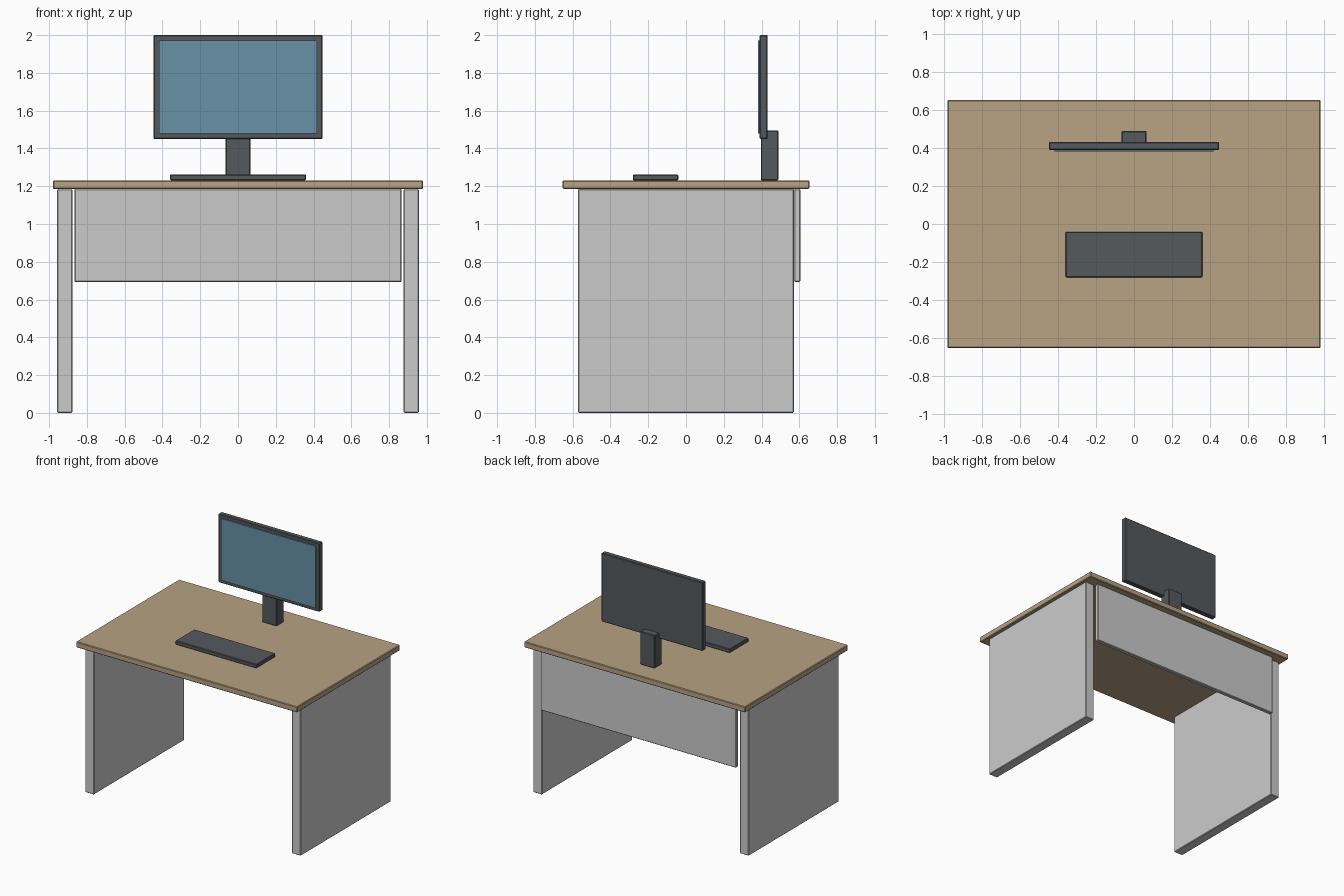
import bpy
import bmesh
from mathutils import Vector

if "Cube" in bpy.data.objects:
    bpy.data.objects.remove(bpy.data.objects["Cube"])


def material(name, rgb):
    m = bpy.data.materials.new(name)
    m.diffuse_color = (*rgb, 1)
    m.use_nodes = True
    m.node_tree.nodes["Principled BSDF"].inputs["Base Color"].default_value = m.diffuse_color
    return m


WOOD = material("wood", (0.48, 0.36, 0.23))
DARK = material("dark_plastic", (0.09, 0.1, 0.11))
GLASS = material("screen_blue", (0.14, 0.29, 0.38))


def box(name, x, y, z, mat=None, bevel=0.005):
    """Box from (min, max) ranges, with slightly eased edges."""
    lo, hi = (Vector(c) for c in zip(x, y, z))
    bm = bmesh.new()
    bmesh.ops.create_cube(bm, size=1)
    bmesh.ops.scale(bm, vec=hi - lo, verts=bm.verts)
    bmesh.ops.translate(bm, vec=(lo + hi) / 2, verts=bm.verts)
    mesh = bpy.data.meshes.new(name)
    bm.to_mesh(mesh)
    bm.free()
    ob = bpy.data.objects.new(name, mesh)
    bpy.context.collection.objects.link(ob)
    if mat:
        mesh.materials.append(mat)
    if bevel:
        mod = ob.modifiers.new("eased_edges", 'BEVEL')
        mod.width = bevel
        mod.segments = 1
    return ob


# Desk: top, side panels, rear panel
box("desk_top", (-0.98, 0.98), (-0.653, 0.653), (1.185, 1.231), WOOD)
for side, x in (("left", (-0.957, -0.877)), ("right", (0.877, 0.957))):
    box(side + "_side_panel", x, (-0.572, 0.572), (0, 1.185))
box("rear_panel", (-0.866, 0.866), (0.572, 0.605), (0.693, 1.185))

# Monitor: stand, housing, screen
box("monitor_stand", (-0.065, 0.065), (0.396, 0.49), (1.231, 1.495), DARK)
box("monitor_housing", (-0.448, 0.448), (0.39, 0.432), (1.45, 2.0), DARK)
box("monitor_screen", (-0.419, 0.419), (0.381, 0.392), (1.478, 1.972), GLASS, 0)

# Keyboard
box("keyboard", (-0.36, 0.36), (-0.281, -0.041), (1.231, 1.263), DARK)
